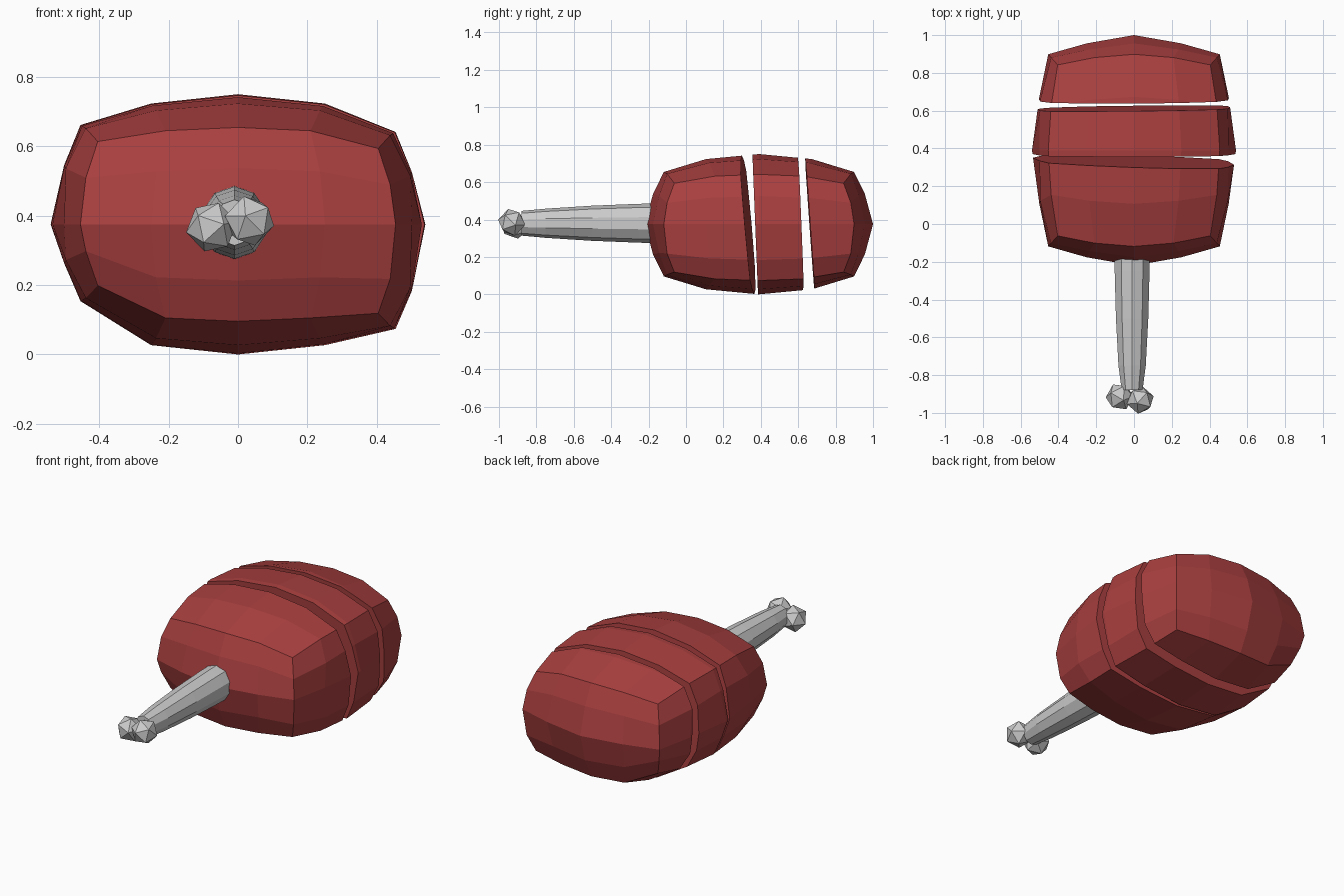
import bpy, bmesh, math
from mathutils import Vector, Matrix

if "Cube" in bpy.data.objects:
    bpy.data.objects.remove(bpy.data.objects["Cube"])

red = bpy.data.materials.new("meat_red")
red.diffuse_color = (0.40, 0.05, 0.05, 1)
red.use_nodes = True
red.node_tree.nodes["Principled BSDF"].inputs["Base Color"].default_value = red.diffuse_color


def finish(bm, name, mat=None):
    bmesh.ops.recalc_face_normals(bm, faces=bm.faces)
    me = bpy.data.meshes.new(name)
    bm.to_mesh(me)
    bm.free()
    ob = bpy.data.objects.new(name, me)
    bpy.context.collection.objects.link(ob)
    if mat:
        me.materials.append(mat)
    return ob


# Whole joint of meat: gridded cube rounded towards an ellipsoid
def meat_body():
    bm = bmesh.new()
    bmesh.ops.create_cube(bm, size=2)
    bmesh.ops.subdivide_edges(bm, edges=bm.edges[:], cuts=3, use_grid_fill=True)
    for v in bm.verts:
        p = v.co.copy()
        q = p.normalized().lerp(p, 0.32)
        x, y, z = 0.54 * q.x, 0.39 + 0.61 * q.y, 0.375 * q.z
        if 0.6 < abs(q.y) < 0.85:       # blunter ends
            y = 0.39 + 0.635 * q.y
        if abs(q.y) > 0.65:
            z *= 0.93
        if abs(p.x) == 1:               # rounder left and right sides
            z *= 0.92 if z > 0 else 0.87
            x *= 1.05 if 0.6 < abs(q.x) < 0.9 else 1
            if abs(p.z) > 0.4:          # underside leans to the right
                z -= math.copysign(0.04 if z < 0 else 0.01, x)
        v.co = (x, y, 0.375 + z)
    return bm


# Cutting planes: y = y0 + sx * x + sz * (z - 0.375)
def cut(bm, plane, keep_front):
    y0, sx, sz = plane
    n = Vector((-sx, 1, -sz)).normalized()
    bmesh.ops.bisect_plane(bm, geom=bm.verts[:] + bm.edges[:] + bm.faces[:],
                           plane_co=(0, y0, 0.375), plane_no=n,
                           clear_outer=keep_front, clear_inner=not keep_front)
    rim = [e for e in bm.edges if e.is_boundary]
    bmesh.ops.holes_fill(bm, edges=rim, sides=0)


# Three slices: (name, front cut, back cut)
slices = [
    ("meat_front_piece", None, (0.332, -0.035, -0.09)),
    ("meat_middle_slice", (0.37, 0, -0.04), (0.612, 0.01, -0.04)),
    ("meat_end_piece", (0.662, 0.005, -0.07), None),
]
for name, front, back in slices:
    bm = meat_body()
    if front:
        cut(bm, front, False)
    if back:
        cut(bm, back, True)
    finish(bm, name, red)

# Bone shaft: tapered ten-sided loft along y (y, half width, half height)
bm = bmesh.new()
rings = []
for y, rx, rz in [(-0.1, 0.098, 0.107), (-0.25, 0.097, 0.104), (-0.5, 0.09, 0.094),
                  (-0.75, 0.076, 0.078), (-0.88, 0.058, 0.066)]:
    rings.append([bm.verts.new((-0.01 + rx * math.cos(a), y, 0.38 + rz * math.sin(a)))
                  for a in [math.tau * (i + 0.5) / 10 for i in range(10)]])
for a, b in zip(rings, rings[1:]):
    for i in range(10):
        j = (i + 1) % 10
        bm.faces.new((a[i], a[j], b[j], b[i]))
bm.faces.new(rings[0])
bm.faces.new(rings[-1])
finish(bm, "bone_shaft")

# Two faceted knuckles at the end of the bone
for name, loc, turn in [("bone_knob_left", (-0.076, -0.915, 0.367), 0.4),
                        ("bone_knob_right", (0.033, -0.932, 0.385), 1.1)]:
    bm = bmesh.new()
    bmesh.ops.create_icosphere(bm, subdivisions=1, radius=0.075,
                               matrix=Matrix.Translation(loc) @ Matrix.Rotation(turn, 4, (1, 1, 0.5)))
    finish(bm, name)
